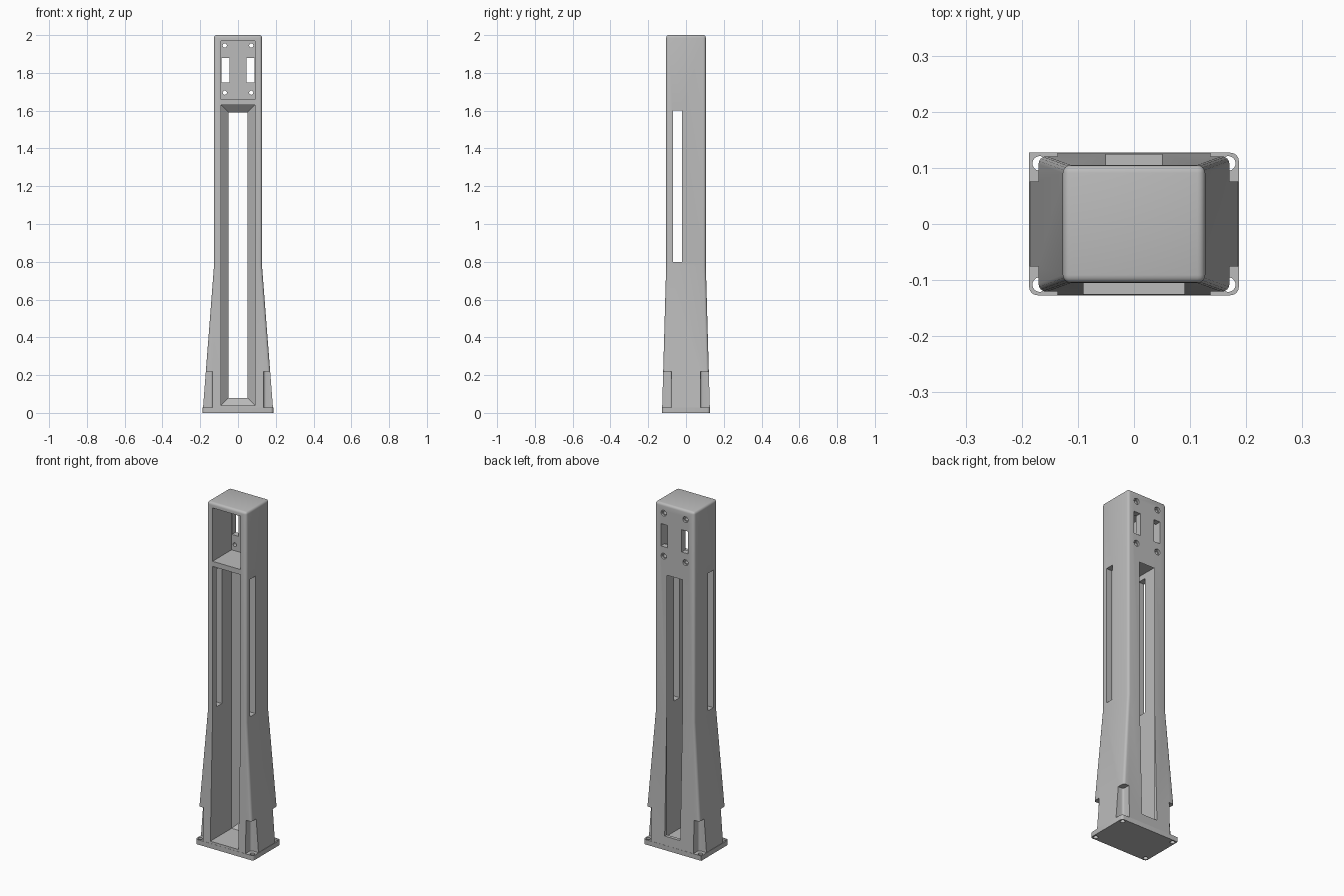
import bpy, bmesh
from math import radians
from mathutils import Matrix

cube = bpy.data.objects.get("Cube")
if cube:
    bpy.data.objects.remove(cube, do_unlink=True)

grey = bpy.data.materials.new("neutral grey")
grey.use_nodes = True
grey.diffuse_color = (0.5, 0.5, 0.5, 1)
grey.node_tree.nodes["Principled BSDF"].inputs["Base Color"].default_value = (0.5, 0.5, 0.5, 1)


def finish(name, bm):
    bmesh.ops.recalc_face_normals(bm, faces=bm.faces)
    mesh = bpy.data.meshes.new(name)
    bm.to_mesh(mesh)
    bm.free()
    mesh.materials.append(grey)
    obj = bpy.data.objects.new(name, mesh)
    bpy.context.collection.objects.link(obj)
    return obj


def loft(rings):
    """Closed solid through a list of four-cornered rings."""
    bm = bmesh.new()
    loops = [[bm.verts.new(p) for p in ring] for ring in rings]
    for a, b in zip(loops, loops[1:]):
        for i in range(4):
            j = (i + 1) % 4
            bm.faces.new((a[i], a[j], b[j], b[i]))
    bm.faces.new(loops[0])
    bm.faces.new(loops[-1])
    return bm


def flat_ring(hx, hy, z):
    return [(-hx, -hy, z), (hx, -hy, z), (hx, hy, z), (-hx, hy, z)]


def upright_ring(hx, z0, z1, y):
    return [(-hx, y, z0), (hx, y, z0), (hx, y, z1), (-hx, y, z1)]


def box(x0, x1, y0, y1, z0, z1):
    return loft([[(x0, y0, z), (x1, y0, z), (x1, y1, z), (x0, y1, z)] for z in (z0, z1)])


def round_edges(bm, rule, size, segments=4):
    edges = [e for e in bm.edges if rule(*[v.co for v in e.verts])]
    bmesh.ops.bevel(bm, geom=edges, offset=size, segments=segments,
                    profile=0.5, affect='EDGES', clamp_overlap=True)
    return bm


def upright(a, b):
    return abs(a.z - b.z) > 0.01


def cylinder(radius, depth, place):
    bm = bmesh.new()
    bmesh.ops.create_cone(bm, cap_ends=True, segments=24, radius1=radius,
                          radius2=radius, depth=depth, matrix=place)
    return bm


def cut(target, bm):
    cutter = finish("cutter", bm)
    cutter.hide_render = True
    mod = target.modifiers.new("cut", 'BOOLEAN')
    mod.operation = 'DIFFERENCE'
    mod.solver = 'EXACT'
    mod.object = cutter
    bpy.context.view_layer.objects.active = target
    bpy.ops.object.modifier_apply(modifier=mod.name)
    bpy.data.objects.remove(cutter, do_unlink=True)


# Column: straight above, flared towards the foot, rounded corners and top
TOP, KINK = 2.0, 0.78
bm = loft([flat_ring(0.186, 0.1265, 0.015), flat_ring(0.127, 0.105, KINK),
           flat_ring(0.127, 0.105, TOP)])
round_edges(bm, lambda a, b: upright(a, b) or min(a.z, b.z) > 1.9, 0.014)
column = finish("column", bm)

# Long front channel that narrows through the back wall to a slot
cut(column, loft([upright_ring(0.09, 0.04, 1.63, -0.3), upright_ring(0.09, 0.04, 1.63, 0.07),
                  upright_ring(0.05, 0.08, 1.59, 0.105), upright_ring(0.05, 0.08, 1.59, 0.3)]))

# Head compartment, open at the front
cut(column, box(-0.09, 0.09, -0.3, 0.07, 1.66, 1.97))

# Side windows
cut(column, box(-0.3, 0.3, -0.07, -0.02, 0.8, 1.6))

# Head back wall: two windows and four recessed screw holes
turn = Matrix.Rotation(radians(90), 4, 'X')
for s in (-1, 1):
    x0, x1 = sorted((s * 0.046, s * 0.088))
    cut(column, box(x0, x1, 0.04, 0.2, 1.75, 1.88))
    for z in (1.695, 1.945):
        cut(column, cylinder(0.011, 0.1, Matrix.Translation((s * 0.07, 0.09, z)) @ turn))
        cut(column, cylinder(0.017, 0.1, Matrix.Translation((s * 0.07, 0.143, z)) @ turn))

# Bolt recesses at the four foot corners
for sx in (-1, 1):
    for sy in (-1, 1):
        xs = sorted((sx * 0.136, sx * 0.3))
        ys = sorted((sy * 0.076, sy * 0.3))
        cut(column, round_edges(box(*xs, *ys, -0.1, 0.22), upright, 0.012))

# Base plate: three rounded corners, one square, four bolt holes
bm = loft([flat_ring(0.187, 0.127, 0), flat_ring(0.187, 0.127, 0.028)])
round_edges(bm, lambda a, b: upright(a, b) and not (a.x < 0 and a.y > 0), 0.015)
plate = finish("base_plate", bm)
for sx in (-1, 1):
    for sy in (-1, 1):
        cut(plate, cylinder(0.013, 0.2, Matrix.Translation((sx * 0.168, sy * 0.108, 0))))

# Smooth the rounded edges, keep the rest sharp
for obj in (column, plate):
    bpy.ops.object.select_all(action='DESELECT')
    obj.select_set(True)
    bpy.context.view_layer.objects.active = obj
    bpy.ops.object.shade_smooth_by_angle(angle=radians(30))
